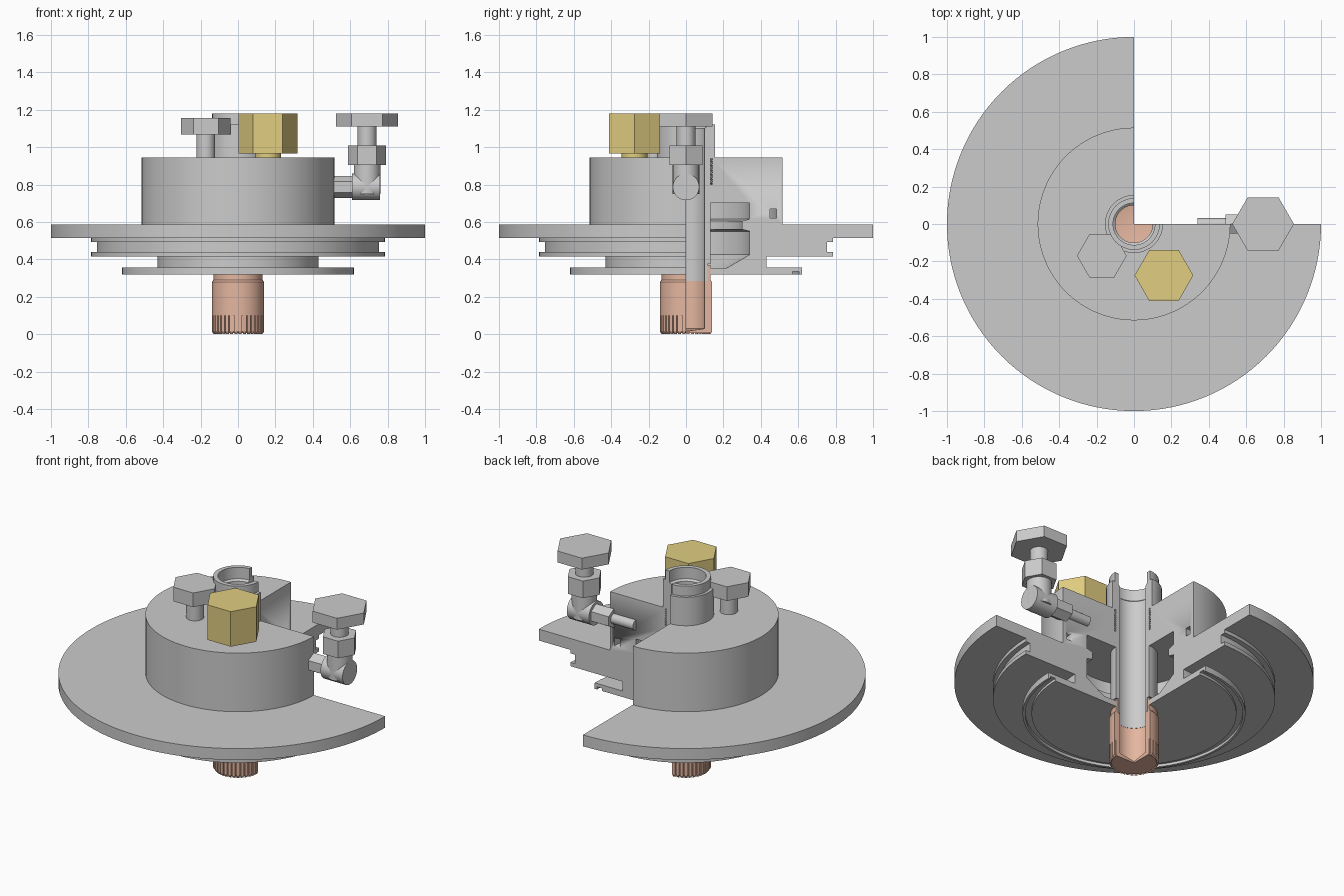
import bpy, bmesh, math
from mathutils import Vector, Matrix

if "Cube" in bpy.data.objects:
    bpy.data.objects.remove(bpy.data.objects["Cube"])


def material(name, rgb):
    m = bpy.data.materials.new(name)
    m.diffuse_color = (*rgb, 1)
    m.use_nodes = True
    m.node_tree.nodes["Principled BSDF"].inputs["Base Color"].default_value = m.diffuse_color
    return m


COPPER = material("copper", (0.78, 0.47, 0.35))
BRASS = material("brass", (0.75, 0.61, 0.22))


def finish(name, bm, mat=None):
    bmesh.ops.remove_doubles(bm, verts=bm.verts, dist=1e-5)
    bmesh.ops.recalc_face_normals(bm, faces=bm.faces)
    me = bpy.data.meshes.new(name)
    bm.to_mesh(me)
    bm.free()
    ob = bpy.data.objects.new(name, me)
    bpy.context.collection.objects.link(ob)
    if mat:
        me.materials.append(mat)
    bpy.ops.object.select_all(action='DESELECT')
    ob.select_set(True)
    bpy.context.view_layer.objects.active = ob
    bpy.ops.object.shade_smooth_by_angle(angle=math.radians(30))
    return ob


def sweep(bm, profile, a0=90, a1=360, steps=96):
    """Turn a closed (radius, z) outline about z and cap both cut ends."""
    rings = []
    full = a1 - a0 == 360
    for i in range(steps if full else steps + 1):
        a = math.radians(a0 + (a1 - a0) * i / steps)
        rings.append([bm.verts.new((r * math.cos(a), r * math.sin(a), z)) for r, z in profile])
    n = len(profile)
    pairs = list(zip(rings, rings[1:])) + ([(rings[-1], rings[0])] if full else [])
    for p, q in pairs:
        for j in range(n):
            k = (j + 1) % n
            if profile[j][0] == 0 and profile[k][0] == 0:
                continue
            bm.faces.new((p[j], q[j], q[k], p[k]))
    if not full:
        bm.faces.new(rings[0])
        bm.faces.new(rings[-1])


def turned(name, profile, mat=None, **kw):
    bm = bmesh.new()
    sweep(bm, profile, **kw)
    return finish(name, bm, mat)


def bar(name, p, q, r, sides=32, mat=None):
    """Round or hexagonal bar between two points; hex corners point along x (or up)."""
    p, q = Vector(p), Vector(q)
    d = q - p
    bm = bmesh.new()
    bmesh.ops.create_cone(bm, cap_ends=True, segments=sides, radius1=r, radius2=r, depth=d.length,
                          matrix=Matrix.Rotation(math.pi / 2 if sides == 6 else 0, 4, 'Z'))
    turn = Matrix.Rotation(math.pi / 2, 4, 'Y') if abs(d.x) > abs(d.z) else Matrix()
    bmesh.ops.transform(bm, matrix=Matrix.Translation((p + q) / 2) @ turn, verts=bm.verts)
    return finish(name, bm, mat)


# Flanged body with internal cavity and threaded neck
thread = []
for i in range(12):
    z = 0.80 + i * 0.012
    thread += [(0.132, z), (0.143, z + 0.002), (0.143, z + 0.006), (0.132, z + 0.008)]
body = turned("flanged_body", [
    (0.132, 0.945)] + thread[::-1] + [
    (0.132, 0.70), (0.34, 0.70), (0.34, 0.615), (0.30, 0.605), (0.30, 0.56), (0.34, 0.55),
    (0.34, 0.425), (0.22, 0.355), (0.132, 0.355), (0.132, 0.32),
    (0.57, 0.32), (0.57, 0.336), (0.605, 0.336), (0.605, 0.32), (0.62, 0.32), (0.62, 0.357),
    (0.43, 0.357), (0.43, 0.415), (0.785, 0.415), (0.785, 0.438), (0.755, 0.438),
    (0.755, 0.494), (0.785, 0.494), (0.785, 0.515), (1.0, 0.515), (1.0, 0.585),
    (0.515, 0.585), (0.515, 0.945)])

# Sealed ring groove visible on the cut faces
groove = turned("ring_groove_cutter", [(0.45, 0.62), (0.485, 0.62), (0.485, 0.67), (0.45, 0.67)],
                a0=0, a1=360, steps=96)
groove.hide_render = True
mod = body.modifiers.new("groove", 'BOOLEAN')
mod.object = groove
mod.operation = 'DIFFERENCE'
mod.solver = 'EXACT'
bpy.ops.object.select_all(action='DESELECT')
bpy.context.view_layer.objects.active = body
body.select_set(True)
bpy.ops.object.modifier_apply(modifier=mod.name)
bpy.data.objects.remove(groove)

# Hollow centre tube with stepped collar
turned("centre_tube", [
    (0.10, 0.285), (0.114, 0.285), (0.114, 0.375), (0.131, 0.375), (0.131, 0.945),
    (0.155, 0.945), (0.155, 1.12), (0.138, 1.12), (0.138, 1.18), (0.112, 1.18),
    (0.112, 1.11), (0.10, 1.10)], steps=48)

# Copper cup, screwed over the tube's lower end
turned("copper_cup", [
    (0, 0.005), (0.125, 0.005), (0.132, 0.015), (0.132, 0.10), (0.14, 0.10), (0.14, 0.28),
    (0.131, 0.29), (0.131, 0.37), (0.115, 0.37), (0.115, 0.284), (0.10, 0.284),
    (0.10, 0.03), (0, 0.015)], COPPER, steps=48)

# Grip ribs around the cup's foot
bm = bmesh.new()
for i in range(27):
    a = 90 + i * 10
    sweep(bm, [(0.128, 0.0), (0.131, 0.0), (0.14, 0.015), (0.14, 0.10), (0.128, 0.10)],
          a0=a + 1.5, a1=a + 8.5, steps=2)
finish("copper_grip_ribs", bm, COPPER)

# Small top valve
bar("small_valve_stem", (-0.172, -0.17, 0.93), (-0.172, -0.17, 1.08), 0.05)
bar("small_valve_knob", (-0.172, -0.17, 1.068), (-0.172, -0.17, 1.155), 0.133, 6)

# Brass plug
bar("brass_plug_neck", (0.16, -0.275, 0.93), (0.16, -0.275, 0.97), 0.07, mat=BRASS)
bar("brass_plug_head", (0.16, -0.275, 0.965), (0.16, -0.275, 1.18), 0.157, 6, BRASS)

# Side valve on an elbow fitting
X, Z = 0.69, 0.787
bar("side_pipe", (0.34, 0, Z), (0.50, 0, Z), 0.031)
bar("side_pipe_hex", (0.49, 0, Z), (0.63, 0, Z), 0.058, 6)
bar("elbow_horizontal", (0.61, 0, Z), (0.76, 0, Z), 0.071)
bar("elbow_vertical", (X, 0, 0.75), (X, 0, 0.92), 0.071)
bar("side_valve_nut", (X, 0, 0.905), (X, 0, 1.01), 0.102, 6)
bar("side_valve_stem", (X, 0, 1.0), (X, 0, 1.12), 0.05)
bar("side_valve_knob", (X, 0, 1.11), (X, 0, 1.18), 0.165, 6)
